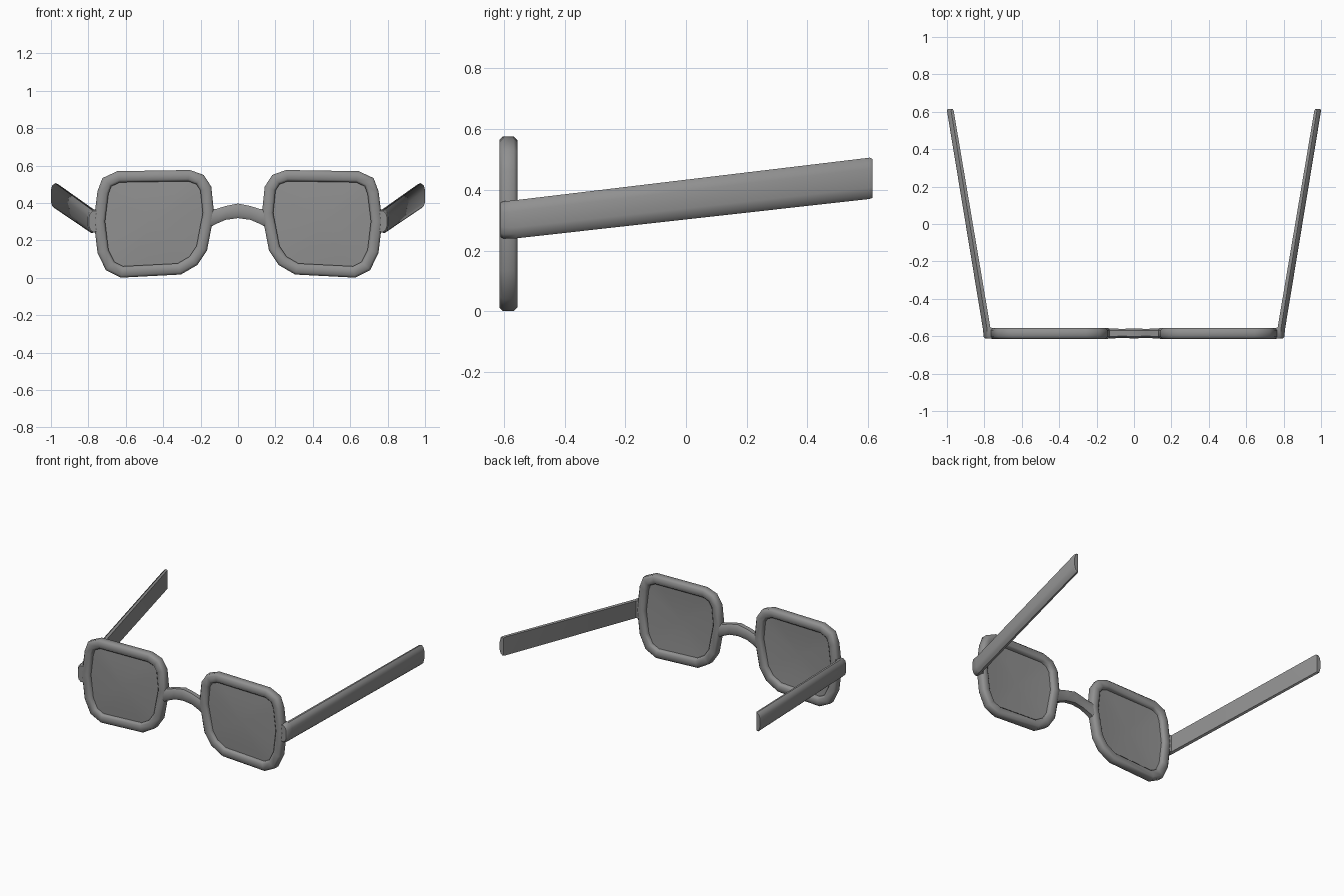
import bpy, bmesh
from mathutils import Vector

if "Cube" in bpy.data.objects:
    bpy.data.objects.remove(bpy.data.objects["Cube"])

YC = -0.585  # depth of the front frame
dark = bpy.data.materials.new("dark_grey")
dark.diffuse_color = (.28, .28, .28, 1)
dark.use_nodes = True
dark.node_tree.nodes["Principled BSDF"].inputs["Base Color"].default_value = dark.diffuse_color


def finish(bm, name, angle, mirror=True):
    bmesh.ops.recalc_face_normals(bm, faces=bm.faces)
    me = bpy.data.meshes.new(name)
    bm.to_mesh(me)
    bm.free()
    me.materials.append(dark)
    ob = bpy.data.objects.new(name, me)
    bpy.context.collection.objects.link(ob)
    bpy.ops.object.select_all(action='DESELECT')
    ob.select_set(True)
    bpy.context.view_layer.objects.active = ob
    bpy.ops.object.shade_smooth_by_angle(angle=angle)
    if mirror:
        ob.modifiers.new("mirror", 'MIRROR').use_mirror_merge = False
    return ob


def loft(rings, name, closed=False, angle=0.9, mirror=True):
    bm = bmesh.new()
    vs = [[bm.verts.new(p) for p in r] for r in rings]
    n = len(vs[0])
    for i in range(len(vs) if closed else len(vs) - 1):
        a, b = vs[i], vs[(i + 1) % len(vs)]
        for j in range(n):
            bm.faces.new((a[j], a[(j + 1) % n], b[(j + 1) % n], b[j]))
    if not closed:
        bm.faces.new(vs[0])
        bm.faces.new(vs[-1])
    return finish(bm, name, angle, mirror)


# chamfered square section, in units of the half size
SECTION = [(1, .6), (.6, 1), (-.6, 1), (-1, .6), (-1, -.6), (-.6, -1), (.6, -1), (1, -.6)]

# lens rims: centre line of one side (x, z)
path = [(.262, .546), (.638, .540), (.701, .511), (.722, .455), (.741, .302),
        (.722, .142), (.684, .063), (.62, .031), (.314, .047), (.238, .091),
        (.194, .157), (.158, .345), (.172, .477), (.203, .525)]
pts = [Vector(p) for p in path]
rings = []
for i, p in enumerate(pts):
    d0 = (p - pts[i - 1]).normalized()
    d1 = (pts[(i + 1) % len(pts)] - p).normalized()
    n0, n1 = Vector((-d0.y, d0.x)), Vector((-d1.y, d1.x))
    n = (n0 + n1) / (1 + n0.dot(n1))
    rings.append([(p.x + n.x * .03 * u, YC + .03 * v, p.y + n.y * .03 * u) for u, v in SECTION])
loft(rings, "lens_rim", closed=True)

# lenses: thin, slightly domed panes
c = Vector((.452, .295))
k = len(pts)
bm = bmesh.new()
for off in (-.004, .004):
    loops = []
    for s, dome in ((1, 0), (.7, .006), (.35, .010)):
        loops.append([bm.verts.new((c.x + (p.x - c.x) * s, YC + off - dome, c.y + (p.y - c.y) * s)) for p in pts])
    mid = bm.verts.new((c.x, YC + off - .012, c.y))
    for i in range(k):
        j = (i + 1) % k
        for a, b in zip(loops, loops[1:]):
            bm.faces.new((a[i], a[j], b[j], b[i]))
        bm.faces.new((loops[-1][i], loops[-1][j], mid))
        if off > 0:
            bm.faces.new((edge[i], edge[j], loops[0][j], loops[0][i]))
    edge = loops[0]
finish(bm, "lens", .6)

# arched nose bridge: (x, centre z, half height, half depth)
half = [(.155, .318, .052, .028), (.12, .327, .040, .027), (.065, .347, .037, .024)]
stations = [(-x, z, h, d) for x, z, h, d in half] + [(0, .358, .039, .027)] + half[::-1]
loft([[(x, YC + d * v, z + h * u) for u, v in SECTION] for x, z, h, d in stations],
     "nose_bridge", mirror=False)


# temple arms with hinge ends: (y, inner x, outer x, bottom z, top z)
def arm_ring(y, xi, xo, z0, z1):
    cx, cz = .022, .028
    return [(xi, y, z0 + .004), (xo - cx, y, z0), (xo - .006, y, z0 + cz * .5), (xo, y, z0 + cz * 1.3),
            (xo, y, z1 - cz * 1.3), (xo - .006, y, z1 - cz * .5), (xo - cx, y, z1), (xi, y, z1 - .004)]


loft([arm_ring(-.611, .74, .797, .245, .358),
      arm_ring(-.602, .74, .804, .240, .362),
      arm_ring(-.560, .74, .808, .240, .366),
      arm_ring(-.553, .768, .809, .241, .367),
      arm_ring(.605, .964, 1.0, .370, .506),
      arm_ring(.614, .968, .996, .374, .502)], "temple_arm", angle=.8)
